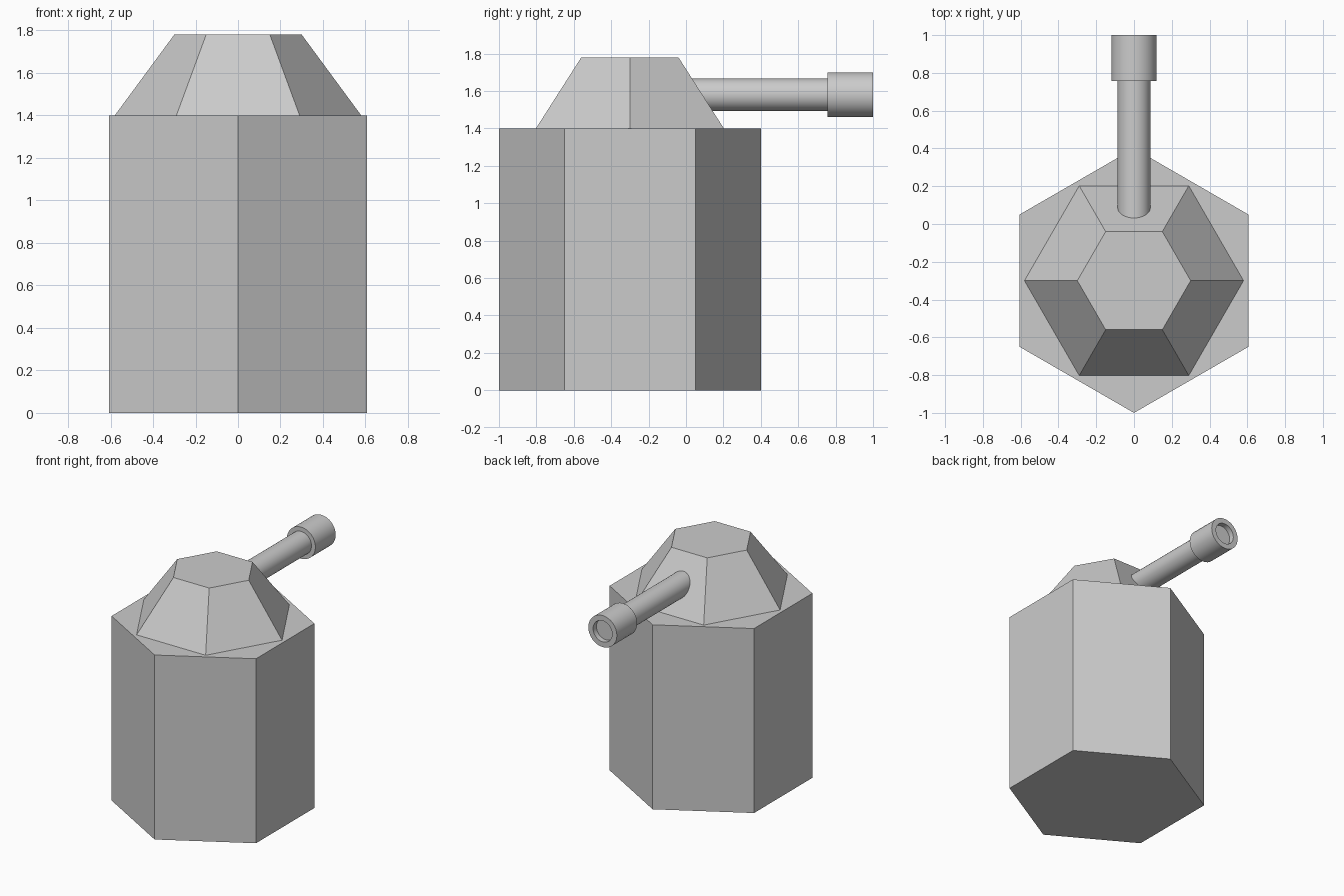
import bpy, bmesh, math
from mathutils import Vector

if "Cube" in bpy.data.objects:
    bpy.data.objects.remove(bpy.data.objects["Cube"])

grey = bpy.data.materials.new("plain grey")
grey.diffuse_color = (0.6, 0.6, 0.6, 1)
grey.use_nodes = True
grey.node_tree.nodes["Principled BSDF"].inputs["Base Color"].default_value = grey.diffuse_color


def lathe(name, profile, sides, origin, axis="Z", phase=0.0, smooth=False):
    """Spin (radius, height) rings about an axis and cap both ends."""
    bm = bmesh.new()
    rings = []
    for r, h in profile:
        ring = []
        for i in range(sides):
            a = phase + math.tau * i / sides
            u, v = r * math.cos(a), r * math.sin(a)
            p = Vector((u, v, h)) if axis == "Z" else Vector((u, h, -v))
            ring.append(bm.verts.new(p + Vector(origin)))
        rings.append(ring)
    for a, b in zip(rings, rings[1:]):
        for i in range(sides):
            j = (i + 1) % sides
            bm.faces.new((a[i], a[j], b[j], b[i]))
    bm.faces.new(rings[0][::-1])
    bm.faces.new(rings[-1])
    bmesh.ops.recalc_face_normals(bm, faces=bm.faces)
    mesh = bpy.data.meshes.new(name)
    bm.to_mesh(mesh)
    bm.free()
    mesh.materials.append(grey)
    obj = bpy.data.objects.new(name, mesh)
    bpy.context.collection.objects.link(obj)
    if smooth:
        bpy.ops.object.select_all(action="DESELECT")
        obj.select_set(True)
        bpy.context.view_layer.objects.active = obj
        bpy.ops.object.shade_smooth_by_angle(angle=math.radians(30))
    return obj


# Hexagonal tower, corners pointing front and back
lathe("tower_base", [(0.7, 0), (0.7, 1.4)], 6, (0, -0.3, 0), phase=math.pi / 2)

# Tapered hexagonal turret, flats facing front and back
lathe("turret", [(0.58, 1.4), (0.30, 1.78)], 6, (0, -0.3, 0))

# Barrel rooted inside the turret
lathe("barrel", [(0.087, -0.1), (0.087, 0.8)], 32, (0, 0, 1.58), "Y", smooth=True)

# Muzzle collar with a shallow bore
lathe("muzzle", [(0.12, 0.757), (0.12, 1.0), (0.08, 1.0), (0.08, 0.96)],
      32, (0, 0, 1.58), "Y", smooth=True)
